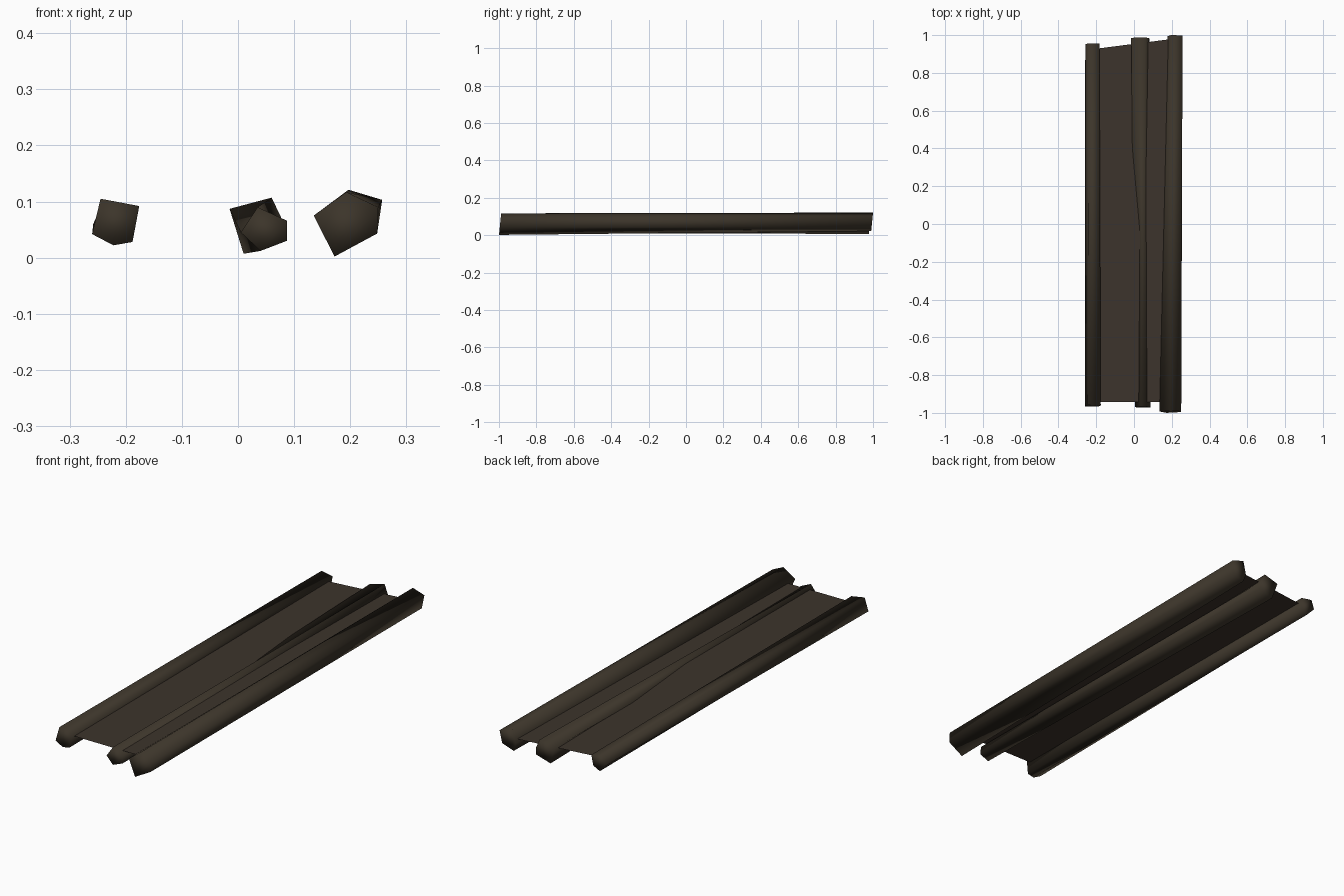
import bpy, bmesh

if "Cube" in bpy.data.objects:
    bpy.data.objects.remove(bpy.data.objects["Cube"])


def material(name, rgb):
    m = bpy.data.materials.new(name)
    m.diffuse_color = (*rgb, 1)
    m.use_nodes = True
    m.node_tree.nodes["Principled BSDF"].inputs["Base Color"].default_value = m.diffuse_color
    return m


wood = material("dark wood", (0.045, 0.035, 0.023))
board = material("dark board", (0.046, 0.034, 0.025))


def finish(name, bm, mat, smooth):
    bmesh.ops.recalc_face_normals(bm, faces=bm.faces)
    for f in bm.faces:
        f.smooth = smooth
    me = bpy.data.meshes.new(name)
    bm.to_mesh(me)
    bm.free()
    me.materials.append(mat)
    ob = bpy.data.objects.new(name, me)
    bpy.context.collection.objects.link(ob)


def beam(name, y0, front, y1, back):
    """Rough five-sided beam, lofted between two (x, z) end outlines."""
    bm = bmesh.new()
    rings = []
    for y, pts in ((y0, front), (y1, back)):
        # ends are sawn at a slight slant
        rings.append([bm.verts.new((x, y + 0.1 * (z - 0.06), z)) for x, z in pts])
    a, b = rings
    for i in range(len(a)):
        j = (i + 1) % len(a)
        # split each side so the twist creases along the beam
        bm.faces.new((a[i], a[j], b[j]))
        bm.faces.new((a[i], b[j], b[i]))
    bm.faces.new(a)
    bm.faces.new(b)
    finish(name, bm, wood, True)


# three uneven beams
beam("left_beam",
     -0.963, [(-0.26, 0.042), (-0.245, 0.105), (-0.176, 0.092), (-0.188, 0.028), (-0.222, 0.022)],
     0.952, [(-0.258, 0.06), (-0.24, 0.1), (-0.183, 0.09), (-0.19, 0.04), (-0.222, 0.022)])
beam("middle_beam",
     -0.968, [(0.005, 0.045), (0.035, 0.09), (0.087, 0.066), (0.087, 0.03), (0.04, 0.012)],
     0.983, [(-0.015, 0.087), (0.06, 0.107), (0.08, 0.065), (0.082, 0.03), (0.01, 0.007)])
beam("right_beam",
     -0.994, [(0.135, 0.075), (0.193, 0.117), (0.25, 0.09), (0.248, 0.043), (0.172, 0.002)],
     0.994, [(0.177, 0.06), (0.197, 0.121), (0.257, 0.103), (0.248, 0.043), (0.19, 0.022)])

# thin board joining the beams, its back edge slanted
bm = bmesh.new()
bm.faces.new([bm.verts.new(p) for p in (
    (-0.215, -0.943, 0.075), (0.205, -0.943, 0.074),
    (0.205, 0.98, 0.074), (-0.215, 0.926, 0.075))])
finish("thin_board", bm, board, False)
